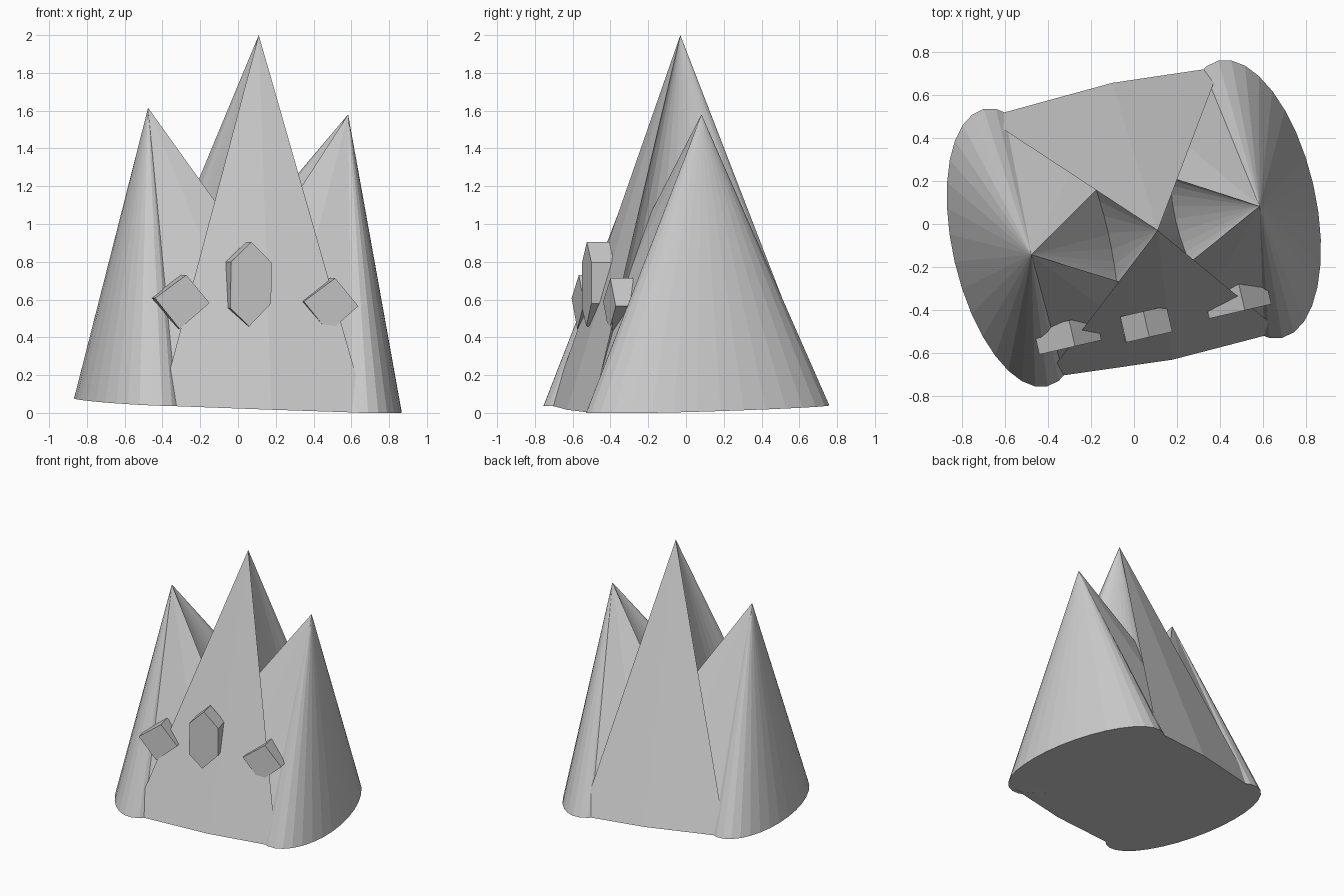
import bpy, bmesh, math
from mathutils import Vector

if "Cube" in bpy.data.objects:
    bpy.data.objects.remove(bpy.data.objects["Cube"])

TILT = math.radians(13)
U = Vector((-math.sin(TILT), math.cos(TILT)))   # long axis of the end ellipses
V = Vector((math.cos(TILT), math.sin(TILT)))    # width axis of the whole model
N = 32


def base_z(p):
    # slightly tilted ground plane
    return max(0.0, 0.0389 - 0.0404 * p[0] + 0.0238 * p[1])


def make_object(name, bm):
    bmesh.ops.recalc_face_normals(bm, faces=bm.faces)
    mesh = bpy.data.meshes.new(name)
    bm.to_mesh(mesh)
    bm.free()
    obj = bpy.data.objects.new(name, mesh)
    bpy.context.collection.objects.link(obj)
    return obj


def spike(name, outline, apex):
    bm = bmesh.new()
    ring = [bm.verts.new((p[0], p[1], base_z(p))) for p in outline]
    tip = bm.verts.new(apex)
    for i, v in enumerate(ring):
        bm.faces.new((v, ring[(i + 1) % len(ring)], tip))
    base = bm.faces.new(ring[::-1])
    bmesh.ops.triangulate(bm, faces=[base])
    return make_object(name, bm)


def ellipse(center, a, b, start=0.0, end=2 * math.pi, steps=N):
    c = Vector(center)
    return [c + U * a * math.cos(t) + V * b * math.sin(t)
            for t in (start + (end - start) * i / steps for i in range(steps + 1))]


def gem(name, profile, center, depth=0.123):
    # flat prism facing outwards along the front
    bm = bmesh.new()
    c = Vector(center)
    rings = []
    for d in (0, depth):
        rings.append([bm.verts.new(c + Vector((V.x * w + U.x * d, V.y * w + U.y * d, z)))
                      for w, z in profile])
    n = len(profile)
    for i in range(n):
        j = (i + 1) % n
        bm.faces.new((rings[0][i], rings[0][j], rings[1][j], rings[1][i]))
    bm.faces.new(rings[0])
    bm.faces.new(rings[1][::-1])
    return make_object(name, bm)


LEFT, RIGHT = (-0.55, -0.11), (0.54, 0.115)
left_tip, mid_tip, right_tip = (-0.476, -0.142, 1.615), (0.11, -0.03, 2.0), (0.583, 0.082, 1.58)

# round outer cones
spike("left_round_spike", ellipse(LEFT, 0.66, 0.29)[:-1], left_tip)
spike("right_round_spike", ellipse(RIGHT, 0.66, 0.30)[:-1], right_tip)

# shared middle footprint: flat front and back, hollow curved ends
left_end = ellipse(LEFT, 0.62, 0.28, 0, math.pi, 14)
right_end = ellipse(RIGHT, 0.63, 0.29, math.pi, 2 * math.pi, 14)
footprint = left_end + [Vector((0.177, -0.63))] + right_end + [Vector((-0.1, 0.655))]
for name, tip in (("left_flat_spike", left_tip), ("middle_spike", mid_tip),
                  ("right_flat_spike", right_tip)):
    spike(name, footprint, tip)

# gems on the front
hexagon = [(0, 0.225), (0.11, 0.115), (0.107, -0.10), (-0.012, -0.222), (-0.115, -0.125), (-0.11, 0.12)]
diamond = [(-0.15, 0.02), (0.02, 0.143), (0.146, -0.005), (-0.016, -0.143)]
gem("middle_gem", hexagon, (0.071, -0.525, 0.68))
gem("left_gem", diamond, (-0.293, -0.572, 0.587))
gem("right_gem", diamond, (0.495, -0.405, 0.57))
